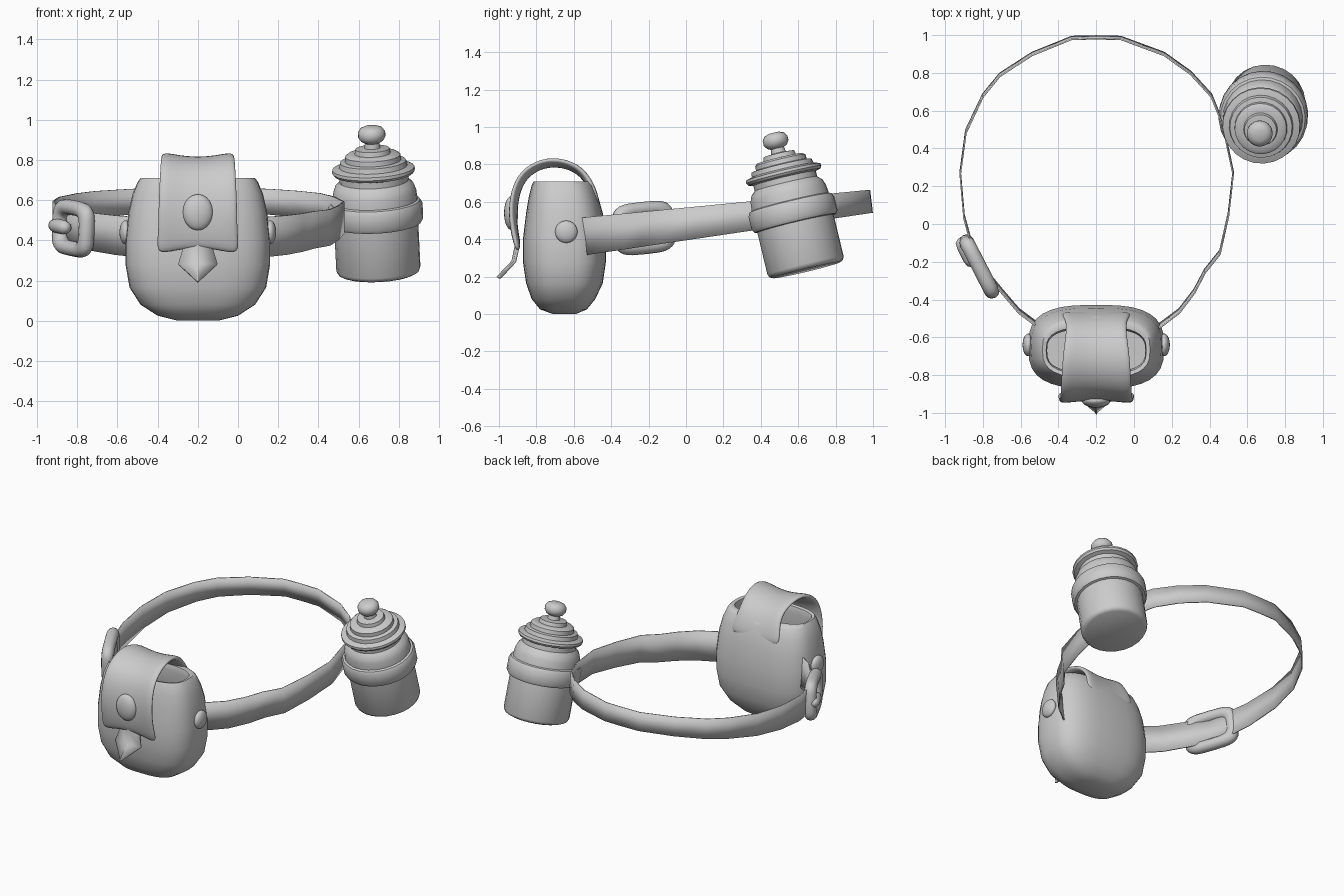
import bpy, bmesh, math
from mathutils import Vector, Matrix

if "Cube" in bpy.data.objects:
    bpy.data.objects.remove(bpy.data.objects["Cube"])


def make(name, verts, faces, matrix=None, angle=40):
    me = bpy.data.meshes.new(name)
    me.from_pydata([tuple(v) for v in verts], [], faces)
    ob = bpy.data.objects.new(name, me)
    bpy.context.collection.objects.link(ob)
    bm = bmesh.new()
    bm.from_mesh(me)
    bmesh.ops.recalc_face_normals(bm, faces=bm.faces)
    bm.to_mesh(me)
    bm.free()
    if matrix:
        ob.matrix_world = matrix
    bpy.ops.object.select_all(action='DESELECT')
    ob.select_set(True)
    bpy.context.view_layer.objects.active = ob
    bpy.ops.object.shade_smooth_by_angle(angle=math.radians(angle))
    return ob


def ring(rx, ry, z, n=2, count=24, cx=0, cy=0):
    """Superellipse outline at height z."""
    pts = []
    for i in range(count):
        a = 2 * math.pi * i / count
        c, s = math.cos(a), math.sin(a)
        pts.append((cx + rx * math.copysign(abs(c) ** (2 / n), c),
                    cy + ry * math.copysign(abs(s) ** (2 / n), s), z))
    return pts


def loft(name, rings, closed=False, matrix=None, angle=40):
    m, k = len(rings[0]), len(rings)
    verts = [p for r in rings for p in r]
    faces = []
    for j in range(k if closed else k - 1):
        a, b = j * m, (j + 1) % k * m
        faces += [(a + i, a + (i + 1) % m, b + (i + 1) % m, b + i) for i in range(m)]
    if not closed:
        faces += [list(range(m))[::-1], list(range((k - 1) * m, k * m))]
    return make(name, verts, faces, matrix, angle)


def sheet(name, rows, thick, offset=0, subsurf=0):
    m = len(rows[0])
    faces = [(j * m + i, j * m + i + 1, (j + 1) * m + i + 1, (j + 1) * m + i)
             for j in range(len(rows) - 1) for i in range(m - 1)]
    ob = make(name, [p for r in rows for p in r], faces)
    sol = ob.modifiers.new('thickness', 'SOLIDIFY')
    sol.thickness, sol.offset = thick, offset
    if subsurf:
        sub = ob.modifiers.new('smooth', 'SUBSURF')
        sub.levels = sub.render_levels = subsurf
    return ob


def stud(name, loc, scale):
    bpy.ops.mesh.primitive_uv_sphere_add(segments=20, ring_count=10, location=loc)
    ob = bpy.context.object
    ob.name, ob.scale = name, scale
    bpy.ops.object.shade_smooth()


CX = -0.2

# Pouch body: outer wall, rounded rim, then the inside cavity (half width, half depth, z, y)
body = [(.10, .06, .0, -.65), (.20, .125, .025, -.655), (.285, .17, .08, -.655), (.34, .205, .165, -.65),
        (.36, .222, .28, -.65), (.36, .222, .40, -.65), (.345, .205, .54, -.65), (.325, .185, .63, -.655),
        (.30, .165, .69, -.66), (.285, .15, .71, -.665), (.265, .125, .705, -.67), (.26, .115, .67, -.67),
        (.28, .14, .56, -.665), (.28, .14, .42, -.66)]
loft('pouch_body', [ring(a, b, z, 2.9, 32, CX, y) for a, b, z, y in body], angle=60)

# Flap: grows out of the pouch back, arches over the opening and hangs in front
prof = [(-.47, .58, .20), (-.51, .69, .165), (-.57, .765, .16), (-.66, .80, .175), (-.76, .80, .185),
        (-.86, .745, .19), (-.905, .65, .195), (-.92, .54, .20), (-.915, .44, .20), (-.895, .36, .215)]
rows = []
for j, (y, z, w) in enumerate(prof):
    p, q = prof[max(j - 1, 0)], prof[min(j + 1, len(prof) - 1)]
    t = Vector((0, q[0] - p[0], q[1] - p[1])).normalized()
    nrm = Vector((0, t.z, -t.y))
    f = j / (len(prof) - 1)
    lift = .03 * math.sin(math.pi * f)
    rows.append([Vector((CX + w * u, y, z)) + nrm * lift * u * u
                 - Vector((0, 0, .04 * u * u if f == 1 else 0))
                 for u in (-1, -.5, 0, .5, 1)])
sheet('pouch_flap', rows, .035, 0, 2)

# Pointed tongue under the flap
tongue = [(.065, -.90, .42), (.07, -.895, .37), (.097, -.915, .28), (.003, -.995, .195)]
sheet('flap_tongue', [[(CX - w, y, z), (CX, y - .012, z), (CX + w, y, z)] for w, y, z in tongue], .015)

# Flap button and side rivets
stud('flap_button', (CX, -.935, .54), (.075, .038, .09))
for s, side in ((-1, 'left'), (1, 'right')):
    stud('rivet_' + side, (CX + s * .36, -.64, .44), (.03, .06, .06))

# Belt: thin band following a loop, rising and narrowing to the back
path = [(.08, -.57), (.14, -.535), (.24, -.46), (.32, -.355), (.375, -.25), (.455, -.15), (.50, .05),
        (.525, .27), (.47, .53), (.41, .68), (.30, .80), (.16, .90), (-.07, .985), (-.2, .988), (-.33, .985),
        (-.54, .90), (-.71, .79), (-.80, .68), (-.89, .49), (-.92, .27), (-.90, .04), (-.87, -.07),
        (-.81, -.22), (-.70, -.355), (-.61, -.46), (-.51, -.535), (-.46, -.57)]
rows = []
for x, y in path:
    c = Vector((x, y, .415 + .122 * (y + .55)))
    h = Vector((0, -.12, 1)) * (.1 - .025 * (y + .55))
    rows.append([c - h, c + h])
sheet('belt', rows, .008)

# Buckle frame and prong, set along the belt direction
T = Vector((.17, -.33, -.035)).normalized()
N = Vector((-.89, -.46, 0)).normalized()
U = N.cross(T).normalized()
N = T.cross(U)
M = Matrix((T, U, N)).transposed().to_4x4()
M.translation = (-.82, -.225, .46)
tube = [2 * math.pi * i / 12 for i in range(12)]
loft('buckle_frame', [ring(.145 + .038 * math.cos(b), .102 + .038 * math.cos(b), .04 * math.sin(b), 4, 32)
                      for b in tube], True, M, 60)
P = M @ Matrix.Translation((-.10, 0, .025)) @ Matrix.Rotation(math.pi / 2, 4, 'Y')
loft('buckle_prong', [ring(r, r, z, 2, 12) for r, z in
                      ((.012, -.08), (.03, -.065), (.036, -.03), (.036, .04), (.03, .07), (.012, .085))],
     matrix=P, angle=60)

# Bottle: turned profile (radius, height along its own axis), leaning forward
bottle = [(.185, 0), (.202, .008), (.21, .025), (.21, .255), (.225, .258), (.236, .275), (.236, .35),
          (.225, .37), (.212, .375), (.208, .42), (.195, .455), (.172, .475), (.172, .505), (.198, .512),
          (.207, .525), (.205, .54), (.18, .548), (.17, .55), (.165, .575), (.14, .58), (.138, .605),
          (.125, .615), (.09, .617), (.085, .64), (.04, .645), (.036, .67), (.055, .68), (.068, .70),
          (.068, .725), (.055, .745), (.03, .755)]
axis = Vector((-.05, -.24, 1))
B = axis.to_track_quat('Z', 'Y').to_matrix().to_4x4()
B.translation = (.70, .645, .235)
loft('bottle', [ring(r, r, z, 2, 24) for r, z in bottle], matrix=B)
